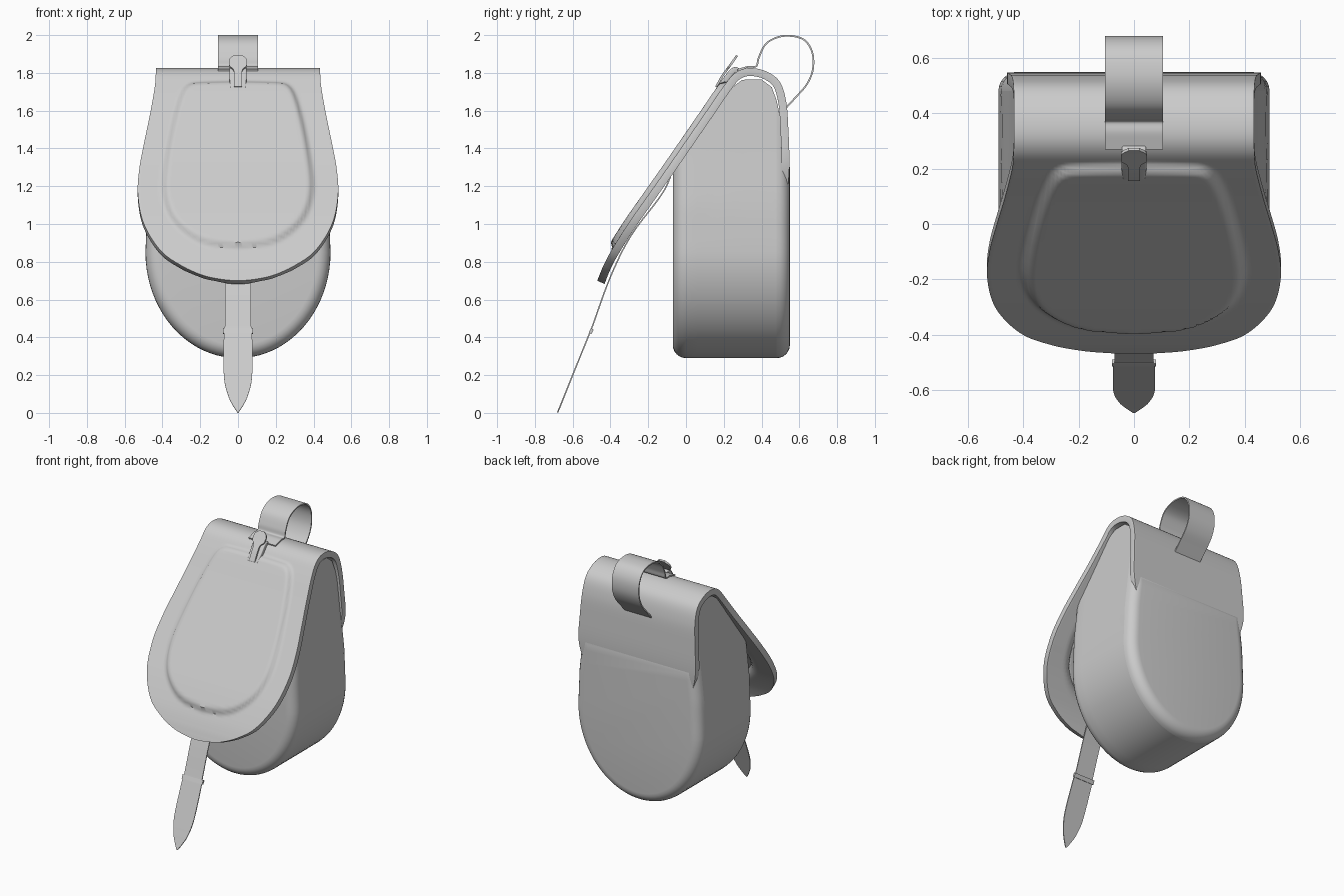
import bpy, bmesh, math
from mathutils import Vector

if "Cube" in bpy.data.objects:
    bpy.data.objects.remove(bpy.data.objects["Cube"])


def spline(pts, n):
    """Catmull-Rom samples through control points of any dimension."""
    P = [Vector(p) for p in pts]
    P = [2 * P[0] - P[1]] + P + [2 * P[-1] - P[-2]]
    out = []
    for a, b, c, d in zip(P, P[1:], P[2:], P[3:]):
        for k in range(n):
            t = k / n
            out.append(0.5 * (2 * b + (c - a) * t + (2 * a - 5 * b + 4 * c - d) * t * t
                              + (3 * b - a - 3 * c + d) * t ** 3))
    return out + [P[-2]]


def lerp_table(table, v):
    for (a, fa), (b, fb) in zip(table, table[1:]):
        if v <= b:
            return fa + (fb - fa) * max(0, (v - a) / (b - a))
    return table[-1][1]


def finish(name, bm, thick=0, offset=0, bevel=0):
    me = bpy.data.meshes.new(name)
    bm.to_mesh(me)
    bm.free()
    ob = bpy.data.objects.new(name, me)
    bpy.context.collection.objects.link(ob)
    bpy.ops.object.select_all(action='DESELECT')
    ob.select_set(True)
    bpy.context.view_layer.objects.active = ob
    if thick:
        m = ob.modifiers.new("thickness", 'SOLIDIFY')
        m.thickness, m.offset = thick, offset
    if bevel:
        m = ob.modifiers.new("round_edges", 'BEVEL')
        m.width, m.segments, m.limit_method = bevel, 3, 'ANGLE'
        m.angle_limit = math.radians(55)
    bpy.ops.object.convert(target='MESH')
    bpy.ops.object.shade_smooth_by_angle(angle=math.radians(40))
    return ob


def ribbon(name, pts, thick, n=6, cols=4, offset=0, bevel=0, height=None):
    """Strip along (half width, y, z) points, optionally raised by height(x, z, y)."""
    path = spline(pts, n)
    bm = bmesh.new()
    rows = []
    for i, p in enumerate(path):
        t = path[min(i + 1, len(path) - 1)] - path[max(i - 1, 0)]
        nrm = Vector((0, t.z, -t.y)).normalized()
        row = []
        for j in range(cols + 1):
            x = max(p.x, 0.003) * (2 * j / cols - 1)
            co = Vector((x, p.y, p.z))
            if height:
                co += nrm * height(x, p.y, p.z)
            row.append(bm.verts.new(co))
        rows.append(row)
    for a, b in zip(rows, rows[1:]):
        for j in range(cols):
            bm.faces.new((a[j], b[j], b[j + 1], a[j + 1]))
    return finish(name, bm, thick, offset, bevel)


# Pouch body: U-shaped rings lofted from front to back, top following the flap
TOP = [(-0.07, 1.29), (0.24, 1.72), (0.30, 1.765), (0.40, 1.765), (0.46, 1.72),
       (0.49, 1.62), (0.525, 1.4), (0.55, 1.3)]
WIDTH = [(0.85, 0.49), (1.1, 0.48), (1.4, 0.445), (1.8, 0.41)]
R = 0.07
arc = [math.radians(a) for a in (0, 15, 30, 45, 60, 75, 90)]
stations = [(-0.07 + R * (1 - math.cos(a)), R * (1 - math.sin(a))) for a in arc]
stations += [(0.06 + 0.42 * k / 16, 0) for k in range(17)]
stations += [(0.55 - R * (1 - math.cos(a)), R * (1 - math.sin(a))) for a in reversed(arc)]
bm = bmesh.new()
rings = []
for y, inset in stations:
    zt = lerp_table(TOP, y)
    right = []
    for k in range(10):
        z = zt + (0.85 - zt) * k / 10
        right.append((lerp_table(WIDTH, z) - inset, z))
    for k in range(20):
        a = math.pi / 2 * k / 20
        right.append(((0.49 - inset) * math.cos(a), 0.85 - (0.56 - inset) * math.sin(a)))
    outline = right + [(0, 0.29 + inset)] + [(-x, z) for x, z in reversed(right)]
    rings.append([bm.verts.new((x, y, z)) for x, z in outline])
for a, b in zip(rings, rings[1:]):
    for j in range(len(a)):
        k = (j + 1) % len(a)
        bm.faces.new((a[j], b[j], b[k], a[k]))
bm.faces.new(rings[0])
bm.faces.new(rings[-1])
bmesh.ops.recalc_face_normals(bm, faces=bm.faces)
finish("pouch_body", bm)

# Flap with a raised panel, wrapping from the back over the top
half = spline([(0, 0.865), (0.15, 0.88), (0.26, 0.925), (0.36, 1.02), (0.405, 1.15),
               (0.40, 1.3), (0.36, 1.52), (0.315, 1.68), (0.27, 1.74), (0.2, 1.755), (0, 1.76)], 3)
S = 1.22  # slope length per unit of height
SEGS = [(Vector((a.x, a.y * S)), Vector((b.x, b.y * S))) for a, b in zip(half, half[1:])]


def panel(x, y, z):
    if y > 0.3 or z < 0.8:
        return 0
    p = Vector((abs(x), z * S))
    inside, dist = False, 9
    for a, b in SEGS:
        d = b - a
        t = max(0, min(1, (p - a).dot(d) / d.length_squared))
        dist = min(dist, (p - a - d * t).length)
        if (a.y > p.y) != (b.y > p.y) and p.x < a.x + d.x * (p.y - a.y) / d.y:
            inside = not inside
    t = min(1, dist / 0.035) if inside else 0
    return 0.026 * t * t * (3 - 2 * t)


FLAP = [(0.40, 0.53, 1.1), (0.455, 0.547, 1.3), (0.45, 0.542, 1.5), (0.44, 0.53, 1.65),
        (0.435, 0.495, 1.755), (0.433, 0.42, 1.81), (0.433, 0.33, 1.825), (0.435, 0.26, 1.80),
        (0.44, 0.2, 1.73), (0.465, 0.1, 1.585), (0.495, 0, 1.44), (0.522, -0.1, 1.295),
        (0.53, -0.2, 1.153), (0.498, -0.307, 1.0), (0.41, -0.395, 0.86), (0.30, -0.437, 0.78),
        (0.19, -0.458, 0.73), (0.10, -0.466, 0.709), (0.02, -0.47, 0.70)]
ribbon("flap", FLAP, 0.042, n=8, cols=72, offset=-1, bevel=0.012, height=panel)

# Closing strap hanging from under the flap, with pointed tip
ribbon("closing_strap", [(0.07, -0.06, 1.32), (0.07, -0.12, 1.17), (0.07, -0.29, 0.94),
                         (0.07, -0.40, 0.72), (0.07, -0.495, 0.46), (0.075, -0.515, 0.41),
                         (0.075, -0.60, 0.2), (0.055, -0.64, 0.10), (0.03, -0.662, 0.045),
                         (0.003, -0.68, 0.002)], 0.007)
ribbon("strap_keeper", [(0.08, -0.496, 0.445), (0.08, -0.508, 0.42)], 0.016, n=2)

# Hanging loop at the top of the back
ribbon("hanging_loop", [(0.105, 0.27, 1.815), (0.105, 0.33, 1.832), (0.105, 0.372, 1.835),
                        (0.105, 0.385, 1.88), (0.105, 0.42, 1.95), (0.105, 0.48, 1.987),
                        (0.105, 0.55, 1.996), (0.105, 0.625, 1.975), (0.105, 0.668, 1.91),
                        (0.105, 0.672, 1.82), (0.105, 0.64, 1.74), (0.105, 0.58, 1.67),
                        (0.105, 0.525, 1.61)], 0.009)

# Small tongue fastener standing at the top of the panel
ribbon("flap_tongue", [(0.02, 0.27, 1.892), (0.045, 0.255, 1.87), (0.045, 0.23, 1.835),
                       (0.024, 0.215, 1.815), (0.022, 0.19, 1.78), (0.022, 0.16, 1.725)], 0.012)
ribbon("tongue_base", [(0.04, 0.29, 1.80), (0.045, 0.255, 1.815), (0.045, 0.21, 1.765),
                       (0.04, 0.17, 1.71)], 0.03, bevel=0.01)
